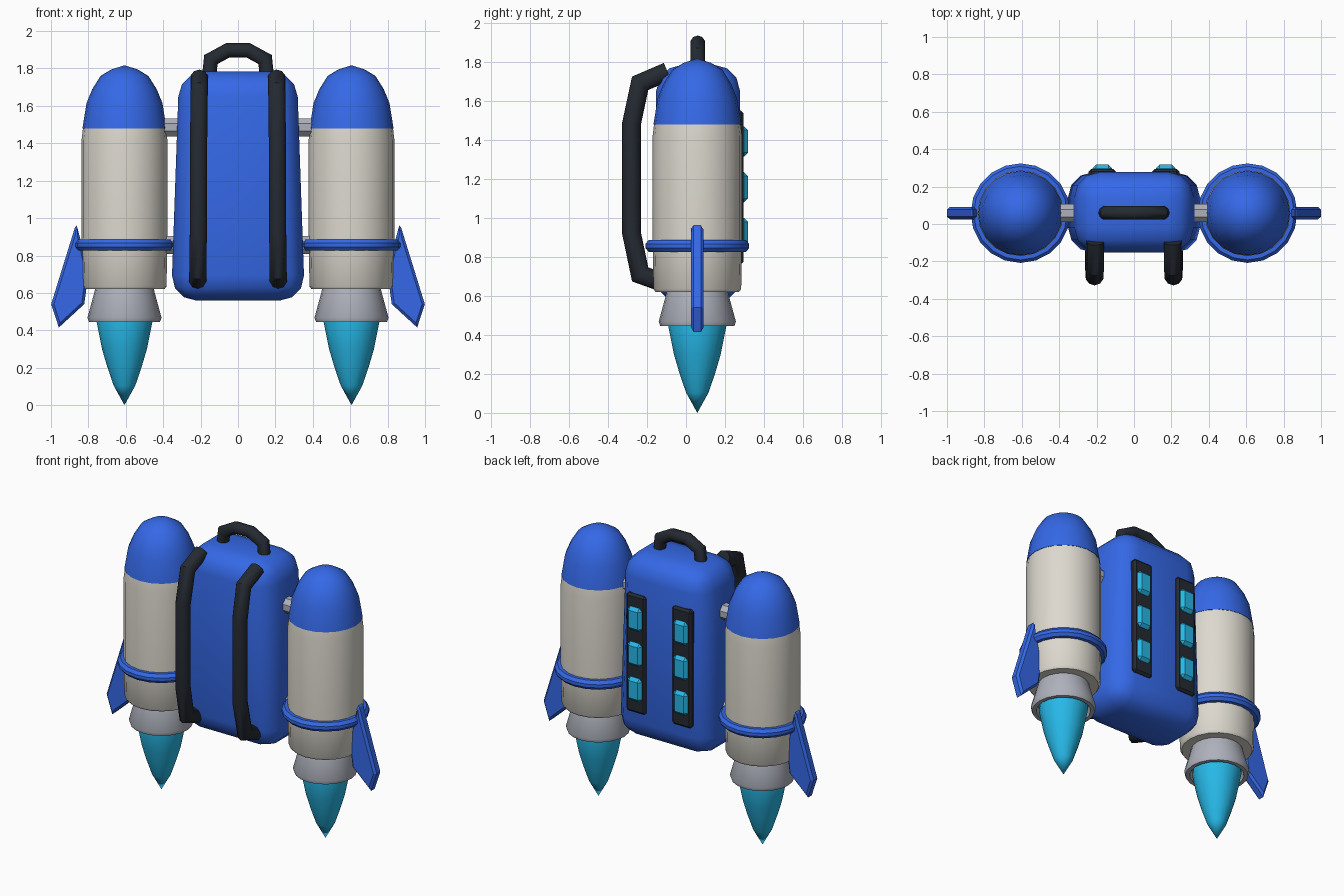
import bpy, bmesh, math
from mathutils import Vector, Matrix

if "Cube" in bpy.data.objects:
    bpy.data.objects.remove(bpy.data.objects["Cube"])

CY = 0.058   # depth of the tank and pack centre line
TX = 0.607   # tank distance from the middle


def material(name, rgb):
    m = bpy.data.materials.new(name)
    m.diffuse_color = (*rgb, 1)
    m.use_nodes = True
    m.node_tree.nodes["Principled BSDF"].inputs["Base Color"].default_value = m.diffuse_color
    return m


BLUE = material("blue", (0.035, 0.14, 0.80))
CREAM = material("cream", (0.72, 0.69, 0.62))
BLACK = material("charcoal", (0.018, 0.023, 0.032))
CYAN = material("cyan", (0.02, 0.48, 0.80))
STEEL = material("steel", (0.42, 0.44, 0.50))


def finish(name, bm, mat, angle=40):
    bmesh.ops.recalc_face_normals(bm, faces=bm.faces)
    me = bpy.data.meshes.new(name)
    bm.to_mesh(me)
    bm.free()
    ob = bpy.data.objects.new(name, me)
    bpy.context.collection.objects.link(ob)
    me.materials.append(mat)
    if angle:
        bpy.ops.object.select_all(action='DESELECT')
        ob.select_set(True)
        bpy.context.view_layer.objects.active = ob
        bpy.ops.object.shade_smooth_by_angle(angle=math.radians(angle))
    return ob


def lathe(name, profile, x, mat, n=20, closed=False, angle=40):
    """Revolve (radius, z) points about a vertical axis."""
    bm = bmesh.new()
    vs = [bm.verts.new((x + r, CY, z)) for r, z in profile]
    pairs = list(zip(vs, vs[1:])) + ([(vs[-1], vs[0])] if closed else [])
    edges = [bm.edges.new(p) for p in pairs]
    bmesh.ops.spin(bm, geom=vs + edges, cent=(x, CY, 0), axis=(0, 0, 1),
                   angle=2 * math.pi, steps=n)
    bmesh.ops.remove_doubles(bm, verts=bm.verts, dist=1e-4)
    return finish(name, bm, mat, angle)


def tube(name, path, radius, mat, n=10):
    """Sweep a round section along a planar path with mitred corners."""
    pts = [Vector(p) for p in path]
    segs = [(b - a).normalized() for a, b in zip(pts, pts[1:])]
    side = segs[0].cross(segs[1])
    side = side.normalized() if side.length > 1e-4 else Vector((0, 1, 0))
    bm, rings = bmesh.new(), []
    for i, p in enumerate(pts):
        a, b = segs[max(i - 1, 0)], segs[min(i, len(segs) - 1)]
        t = (a + b).normalized()
        s = (side - t * side.dot(t)).normalized()
        u = t.cross(s) / max(t.dot(a), 0.5)
        rings.append([bm.verts.new(p + radius * (math.cos(k) * s + math.sin(k) * u))
                      for k in [2 * math.pi * (j + 0.5) / n for j in range(n)]])
    for r, q in zip(rings, rings[1:]):
        for j in range(n):
            bm.faces.new((r[j], r[(j + 1) % n], q[(j + 1) % n], q[j]))
    bm.faces.new(rings[0])
    bm.faces.new(rings[-1])
    return finish(name, bm, mat)


def block(name, centre, size, bevel, segs, mat, top_scale=1.0, angle=40):
    """Bevelled box, optionally narrowed in x toward the top."""
    bm = bmesh.new()
    bmesh.ops.create_cube(bm, size=1, matrix=Matrix.Diagonal((*size, 1)))
    for v in bm.verts:
        if v.co.z > 0:
            v.co.x *= top_scale
    bmesh.ops.bevel(bm, geom=bm.edges[:], offset=bevel, segments=segs,
                    profile=0.5, affect='EDGES')
    bmesh.ops.translate(bm, verts=bm.verts, vec=centre)
    return finish(name, bm, mat, angle)


# Main pack
block("pack_body", (0, 0.062, 1.172), (0.715, 0.43, 1.226), 0.135, 3, BLUE, 0.88, 60)

# Carry handle
tube("carry_handle", [(x, 0.06, z) for x, z in
     [(-0.157, 1.73), (-0.145, 1.848), (-0.055, 1.897),
      (0.055, 1.897), (0.145, 1.848), (0.157, 1.73)]], 0.038, BLACK)

for s, tag in ((-1, "left"), (1, "right")):
    x = s * TX

    # Shoulder strap
    tube(tag + "_strap", [(s * 0.207, -0.095, 1.75), (s * 0.207, -0.235, 1.69),
         (s * 0.21, -0.28, 1.48), (s * 0.212, -0.28, 0.925),
         (s * 0.215, -0.235, 0.71), (s * 0.215, -0.095, 0.66)], 0.048, BLACK)

    # Back panel with three lamps
    block(tag + "_panel", (s * 0.17, 0.265, 1.155), (0.145, 0.06, 0.79), 0.014, 1, BLACK, angle=0)
    for i, z in enumerate((0.922, 1.157, 1.392)):
        block(f"{tag}_lamp_{i + 1}", (s * 0.17, 0.29, z), (0.105, 0.055, 0.155),
              0.02, 1, CYAN, angle=0)

    # Connecting rods
    for part, z in (("upper", 1.485), ("lower", 0.855)):
        tube(f"{tag}_{part}_rod", [(s * 0.25, CY, z), (s * 0.35, CY, z),
             (s * 0.45, CY, z)], 0.052, STEEL, 8)

    # Tank, nose dome and band
    lathe(tag + "_tank", [(0, 0.62), (0.214, 0.62), (0.225, 0.635), (0.229, 0.9),
          (0.229, 1.42), (0.222, 1.48), (0, 1.48)], x, CREAM)
    lathe(tag + "_nose", [(0, 1.478), (0.225, 1.478), (0.203, 1.615),
          (0.172, 1.69), (0.128, 1.76), (0.07, 1.795), (0, 1.817)], x, BLUE, angle=50)
    lathe(tag + "_band", [(0.215, 0.826), (0.25, 0.826), (0.266, 0.845),
          (0.266, 0.866), (0.25, 0.886), (0.215, 0.886)], x, BLUE, closed=True, angle=30)

    # Nozzle and flame
    lathe(tag + "_nozzle", [(0, 0.64), (0.153, 0.64), (0.162, 0.6), (0.198, 0.468),
          (0.19, 0.445), (0.165, 0.445), (0.155, 0.49), (0, 0.49)], x, STEEL)
    lathe(tag + "_flame", [(0, 0.5), (0.142, 0.5), (0.15, 0.45), (0.12, 0.30),
          (0.092, 0.205), (0.058, 0.105), (0, 0)], x, CYAN, 16, angle=45)

    # Swept fin
    bm = bmesh.new()
    outline = [(0.83, 0.84), (0.862, 0.96), (0.872, 0.95), (0.999, 0.54),
               (0.958, 0.415), (0.822, 0.54), (0.80, 0.70)]
    face = bm.faces.new([bm.verts.new((s * px, CY - 0.033, pz)) for px, pz in outline])
    ext = bmesh.ops.extrude_face_region(bm, geom=[face])
    bmesh.ops.translate(bm, vec=(0, 0.066, 0),
                        verts=[v for v in ext["geom"] if isinstance(v, bmesh.types.BMVert)])
    rim = [e for e in bm.edges if abs(e.verts[0].co.y - e.verts[1].co.y) < 1e-5]
    bmesh.ops.bevel(bm, geom=rim, offset=0.014, segments=1, affect='EDGES')
    finish(tag + "_fin", bm, BLUE, 0)
